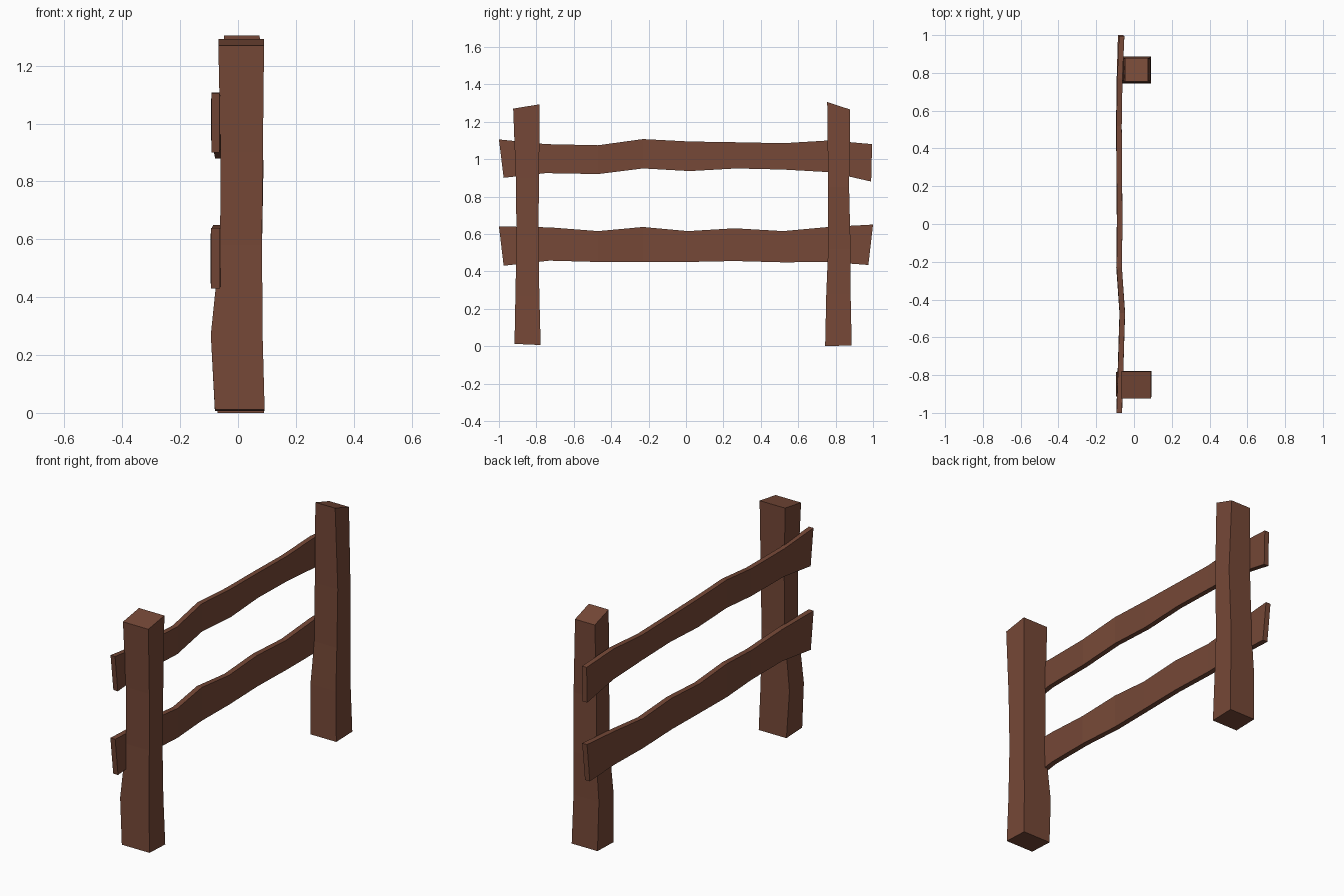
import bpy, bmesh

wood = bpy.data.materials.new("brown_wood")
wood.diffuse_color = (0.18, 0.065, 0.038, 1)


def loft(name, rings):
    """Skin a chain of four-cornered sections and cap both ends."""
    bm = bmesh.new()
    loops = [[bm.verts.new(p) for p in ring] for ring in rings]
    for a, b in zip(loops, loops[1:]):
        for i in range(4):
            j = (i + 1) % 4
            bm.faces.new((a[i], a[j], b[j], b[i]))
    bm.faces.new(loops[0])
    bm.faces.new(loops[-1])
    bmesh.ops.recalc_face_normals(bm, faces=bm.faces)
    mesh = bpy.data.meshes.new(name)
    bm.to_mesh(mesh)
    bm.free()
    mesh.materials.append(wood)
    obj = bpy.data.objects.new(name, mesh)
    bpy.context.collection.objects.link(obj)
    return obj


def post(name, sections):
    # section: x min, x max, y min, y max, z at y min, z at y max
    loft(name, [[(x0, y0, z0), (x1, y0, z0), (x1, y1, z1), (x0, y1, z1)]
                for x0, x1, y0, y1, z0, z1 in sections])


def rail(name, sections, thick):
    # section: y top, y bottom, z top, z bottom, x middle
    h = thick / 2
    loft(name, [[(x - h, yb, zb), (x + h, yb, zb), (x + h, yt, zt), (x - h, yt, zt)]
                for yt, yb, zt, zb, x in sections])


# Posts, slightly crooked with slanted tops
post("front_post", [
    (-0.08, 0.092, -0.917, -0.777, 0.012, 0.006),
    (-0.094, 0.085, -0.912, -0.784, 0.27, 0.27),
    (-0.062, 0.083, -0.906, -0.789, 0.58, 0.58),
    (-0.06, 0.086, -0.910, -0.786, 0.90, 0.90),
    (-0.068, 0.090, -0.924, -0.782, 1.270, 1.293)])
post("back_post", [
    (-0.07, 0.090, 0.744, 0.886, 0.0, 0.004),
    (-0.075, 0.083, 0.750, 0.880, 0.28, 0.28),
    (-0.058, 0.082, 0.760, 0.880, 0.52, 0.52),
    (-0.055, 0.088, 0.760, 0.872, 0.85, 0.85),
    (-0.048, 0.075, 0.755, 0.878, 1.305, 1.265)])

# Wavy rails fixed to the -x side of the posts
rail("upper_rail", [
    (-1.0, -0.975, 1.105, 0.900, -0.078),
    (-0.75, -0.75, 1.080, 0.925, -0.070),
    (-0.47, -0.47, 1.074, 0.920, -0.062),
    (-0.23, -0.23, 1.107, 0.950, -0.078),
    (0.02, 0.02, 1.094, 0.936, -0.075),
    (0.27, 0.27, 1.090, 0.950, -0.078),
    (0.52, 0.52, 1.085, 0.944, -0.079),
    (0.77, 0.77, 1.100, 0.930, -0.075),
    (0.995, 0.99, 1.080, 0.880, -0.065)], 0.028)
rail("lower_rail", [
    (-1.0, -0.975, 0.640, 0.430, -0.078),
    (-0.73, -0.73, 0.635, 0.457, -0.070),
    (-0.47, -0.47, 0.615, 0.450, -0.062),
    (-0.23, -0.23, 0.637, 0.450, -0.079),
    (0.01, 0.01, 0.615, 0.450, -0.076),
    (0.26, 0.26, 0.630, 0.455, -0.078),
    (0.52, 0.52, 0.615, 0.448, -0.080),
    (0.76, 0.76, 0.637, 0.450, -0.077),
    (1.0, 0.975, 0.650, 0.434, -0.070)], 0.03)
